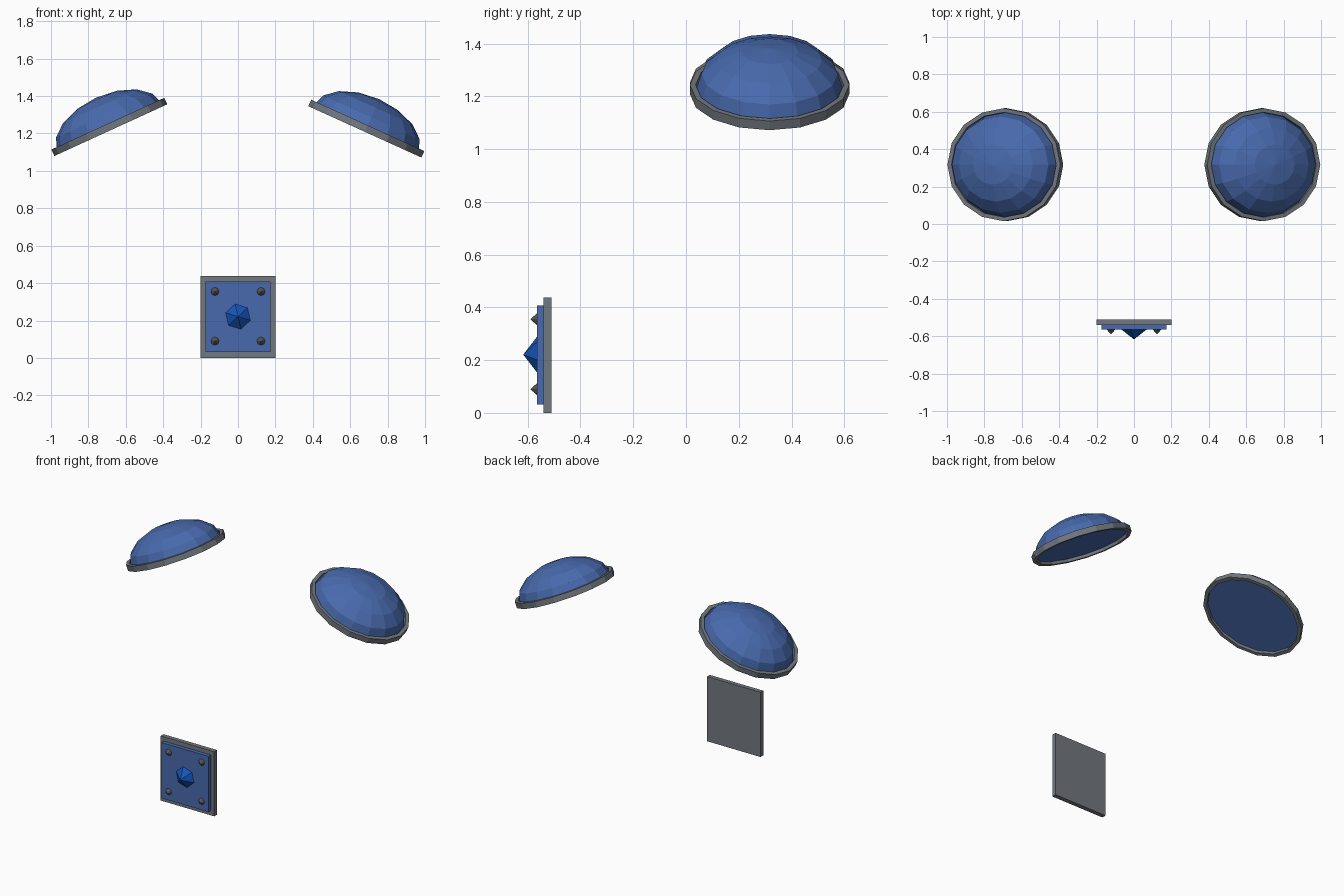
import bpy, bmesh, math
from mathutils import Matrix, Vector

if "Cube" in bpy.data.objects:
    bpy.data.objects.remove(bpy.data.objects["Cube"])

def material(name, rgb):
    m = bpy.data.materials.new(name)
    m.diffuse_color = (*rgb, 1)
    m.use_nodes = True
    m.node_tree.nodes["Principled BSDF"].inputs["Base Color"].default_value = m.diffuse_color
    return m

BLUE = material("blue_panel", (0.065, 0.144, 0.42))
GEM = material("gem_blue", (0.008, 0.09, 0.50))
STEEL = material("steel_trim", (0.17, 0.19, 0.215))
DARK = material("dark_stud", (0.09, 0.09, 0.095))

def finish(name, bm, matrix, mat):
    bmesh.ops.recalc_face_normals(bm, faces=bm.faces)
    me = bpy.data.meshes.new(name)
    bm.to_mesh(me)
    bm.free()
    ob = bpy.data.objects.new(name, me)
    bpy.context.collection.objects.link(ob)
    ob.matrix_world = matrix
    me.materials.append(mat)
    return ob

def lathe(name, profile, sides, matrix, mat, start=90, closed=False):
    """Revolve (radius, height) points about local z; flat facets."""
    bm = bmesh.new()
    rings = []
    for r, z in profile:
        if r == 0:
            rings.append([bm.verts.new((0, 0, z))] * sides)
        else:
            rings.append([bm.verts.new((r * math.cos(a), r * math.sin(a), z))
                          for a in (math.radians(start) + math.tau * i / sides
                                    for i in range(sides))])
    pairs = list(zip(rings, rings[1:]))
    if closed:
        pairs.append((rings[-1], rings[0]))
    for a, b in pairs:
        for i in range(sides):
            j = (i + 1) % sides
            bm.faces.new(list(dict.fromkeys((a[i], a[j], b[j], b[i]))))
    if not closed:
        bm.faces.new(rings[0])
    return finish(name, bm, matrix, mat)

def box(name, lo, hi, mat):
    lo, hi = Vector(lo), Vector(hi)
    bm = bmesh.new()
    bmesh.ops.create_cube(bm, size=1)
    bmesh.ops.scale(bm, vec=hi - lo, verts=bm.verts)
    return finish(name, bm, Matrix.Translation((lo + hi) / 2), mat)

# Shoulder domes with their grey rims
dome = [(0.307 * math.cos(math.radians(a)), 0.172 * math.sin(math.radians(a)))
        for a in (0, 22.5, 45, 67.5)] + [(0, 0.172)]
rim = [(0.308, -0.019), (0.332, -0.019), (0.332, 0.019), (0.308, 0.019)]
for side, x, z, tilt in (("left", -0.688, 1.235, -24.6), ("right", 0.686, 1.226, 24.4)):
    m = (Matrix.Translation((x, 0.317, z))
         @ Matrix.Rotation(math.radians(tilt), 4, 'Y')
         @ Matrix.Diagonal((1, 0.91, 1, 1)))
    lathe(side + "_dome", dome, 16, m, BLUE)
    lathe(side + "_rim", rim, 16, m, STEEL, closed=True)

# Front plate: grey backing and blue face
box("plate_back", (-0.2, -0.54, 0), (0.2, -0.51, 0.437), STEEL)
box("plate_face", (-0.175, -0.565, 0.032), (0.175, -0.538, 0.408), BLUE)

# Pointed gem and corner studs, axis towards the front
def front(x, z):
    return Matrix.Translation((x, -0.562, z)) @ Matrix.Rotation(math.pi / 2, 4, 'X')

lathe("gem", [(0.073, 0), (0, 0.055)], 6, front(0, 0.221), GEM, start=103)
for x in (-0.123, 0.123):
    for z in (0.09, 0.355):
        lathe("stud", [(0.025, 0), (0, 0.028)], 8, front(x, z), DARK)
